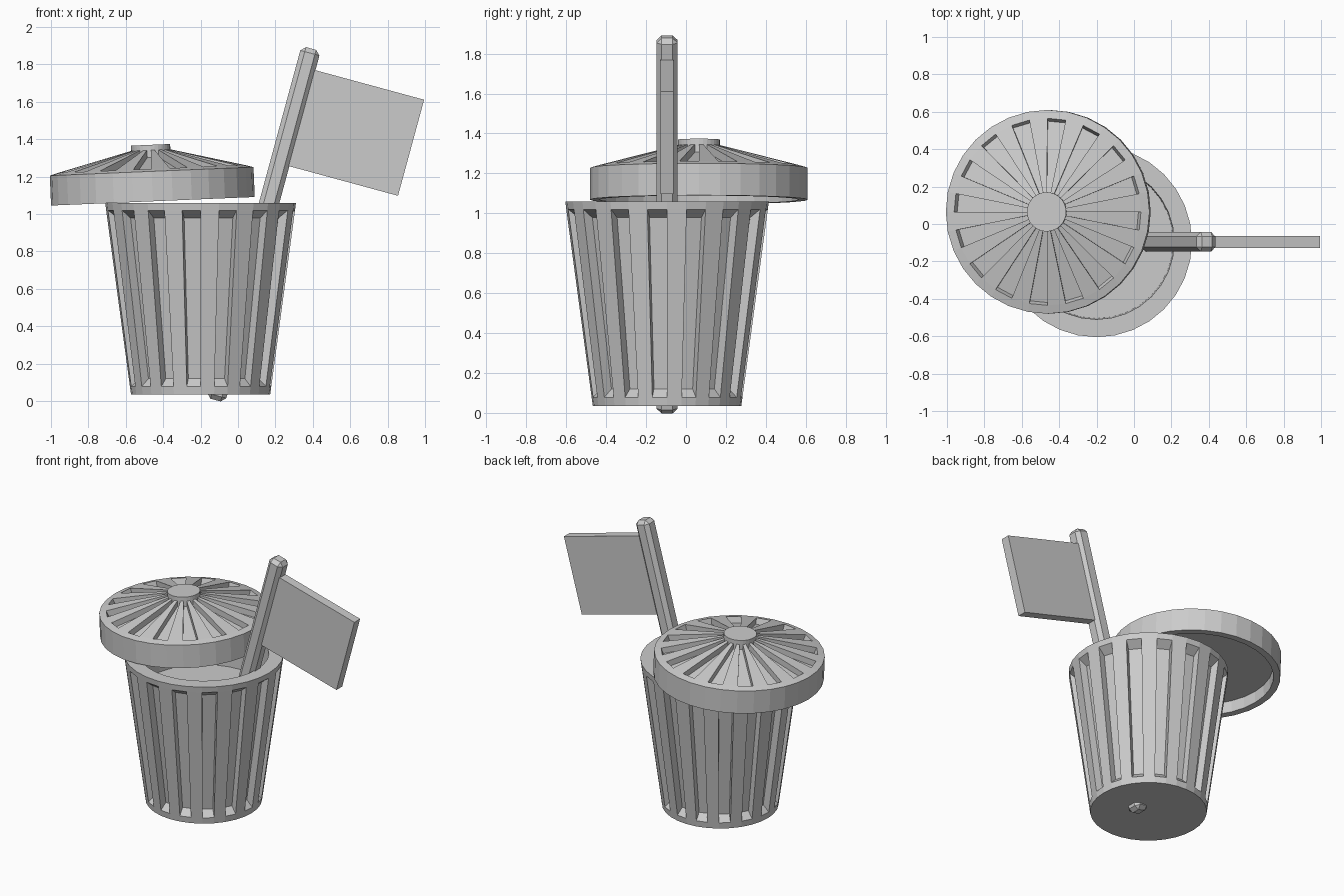
import bpy, bmesh
from math import cos, sin, pi, radians
from mathutils import Matrix, Vector

cube = bpy.data.objects.get("Cube")
if cube:
    bpy.data.objects.remove(cube)

SIDES = 32
grey = bpy.data.materials.new("plain grey")
grey.use_nodes = True
COLOUR = (0.6, 0.6, 0.6, 1)
grey.diffuse_color = COLOUR
grey.node_tree.nodes["Principled BSDF"].inputs["Base Color"].default_value = COLOUR


def finish(name, bm, matrix):
    bmesh.ops.recalc_face_normals(bm, faces=bm.faces[:])
    mesh = bpy.data.meshes.new(name)
    bm.to_mesh(mesh)
    bm.free()
    mesh.materials.append(grey)
    obj = bpy.data.objects.new(name, mesh)
    obj.matrix_world = matrix
    bpy.context.collection.objects.link(obj)
    return obj


def lathe(name, profile, matrix, slot_band=None, sink=None):
    """Spin (radius, z) points; every second face of slot_band becomes a slot
    whose floor corners are given by sink = two (radius, z) points."""
    bm = bmesh.new()

    def point(r, z, k):
        a = 2 * pi * k / SIDES
        return bm.verts.new((r * cos(a), r * sin(a), z))

    rings = [[point(r, z, k) for k in range(SIDES)] for r, z in profile]
    for j in range(len(rings) - 1):
        low, high = rings[j], rings[j + 1]
        for k in range(SIDES):
            n = (k + 1) % SIDES
            outer = [low[k], low[n], high[n], high[k]]
            if j == slot_band and k % 2:
                (r0, z0), (r1, z1) = sink
                inner = [point(r0, z0, k), point(r0, z0, n),
                         point(r1, z1, n), point(r1, z1, k)]
                for i in range(4):
                    m = (i + 1) % 4
                    bm.faces.new((outer[i], outer[m], inner[m], inner[i]))
                bm.faces.new(inner)
            else:
                bm.faces.new(outer)
    bm.faces.new(rings[0])
    bm.faces.new(rings[-1])
    return finish(name, bm, matrix)


def box(name, low, high, matrix, bevel=0):
    bm = bmesh.new()
    bmesh.ops.create_cube(bm, size=1)
    low, high = Vector(low), Vector(high)
    for v in bm.verts:
        v.co = (low + high) / 2 + v.co * (high - low)
    if bevel:
        bmesh.ops.bevel(bm, geom=bm.edges[:], offset=bevel, segments=1,
                        affect='EDGES')
    return finish(name, bm, matrix)


# Bin: flared body with tall slots, wide flat rim and a raised inner floor
lathe("bin_body",
      [(0.372, 0.035), (0.378, 0.078), (0.505, 1.02), (0.51, 1.06),
       (0.415, 1.06), (0.41, 0.79)],
      Matrix.Translation((-0.2, -0.095, 0)),
      slot_band=1, sink=((0.335, 0.12), (0.45, 0.978)))

# Lid: tilted, slotted cone above an upright rim, hollow underneath
lid_place = (Matrix.Translation((-0.455, 0.065, 1.068))
             @ Matrix.Rotation(radians(-2.4), 4, 'Y'))
lathe("lid",
      [(0.495, 0.08), (0.5, 0), (0.545, 0), (0.545, 0.16), (0.5, 0.173),
       (0.1, 0.275)],
      lid_place, slot_band=4, sink=((0.485, 0.135), (0.1, 0.235)))
lathe("lid_knob", [(0.105, 0.24), (0.105, 0.302)], lid_place)

# Pole leaning through the bin, with a flat flag panel
pole_place = (Matrix.Translation((-0.12, -0.095, 0.005))
              @ Matrix.Rotation(radians(15.2), 4, 'Y'))
box("pole", (-0.053, -0.053, 0), (0.053, 0.053, 1.948), pole_place, bevel=0.025)
box("flag_panel", (0, -0.032, 1.31), (0.655, 0.032, 1.842), pole_place)
